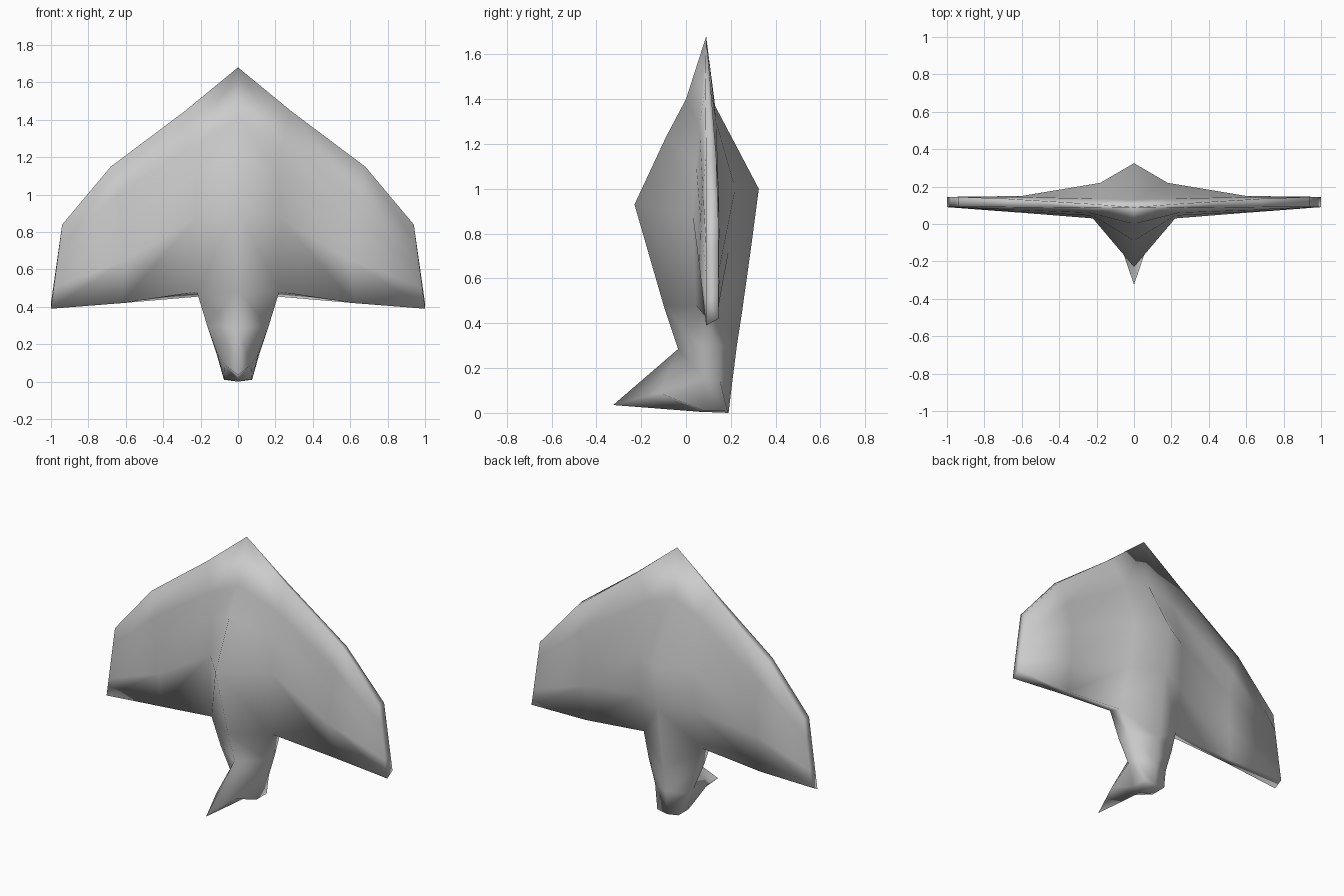
import bpy, bmesh
from mathutils import Vector as V

if "Cube" in bpy.data.objects:
    bpy.data.objects.remove(bpy.data.objects["Cube"])

# Spanwise sections of one half, leading edge to trailing edge: centre, body edge, mid wing
front = [
    [(0, .09, 1.68), (0, 0, 1.40), (0, -.09, 1.23), (0, -.23, .93), (0, -.10, .48)],
    [(.28, .085, 1.45), (.24, .06, 1.27), (.22, .045, 1.11), (.22, .03, .88), (.22, .045, .48)],
    [(.68, .09, 1.15), (.64, .075, 1.0), (.62, .065, .86), (.60, .06, .65), (.62, .095, .42)],
]
back = [
    [(0, .09, 1.68), (0, .13, 1.37), (0, .325, 1.0), (0, .288, .72), (0, .25, .45)],
    [(.27, .11, 1.455), (.18, .135, 1.30), (.18, .22, 1.0), (.19, .19, .72), (.21, .13, .455)],
    [(.68, .135, 1.14), (.63, .145, 1.0), (.60, .15, .85), (.60, .15, .65), (.62, .135, .42)],
]


def tip_section(y, z_end):
    a, b = V((.94, y, .84)), V((1.0, y, z_end))
    return [tuple(a.lerp(b, i / 4)) for i in range(5)]


front.append(tip_section(.09, .39))
back.append(tip_section(.145, .42))

# Lower body: side lines running down from the wing roots
side_front = [front[1][-1], (.165, .06, .30), (.11, .08, .15), (.075, .08, .01)]
side_back = [back[1][-1], (.16, .15, .30), (.115, .15, .15), (.075, .185, .01)]
spine = [back[0][-1], (0, .227, .30), (0, .208, .15), (0, .19, 0)]
throat, brow = (0, -.035, .285), (.07, -.12, .09)
beak_tip, chin = (0, -.325, .035), (0, .06, .005)

bm = bmesh.new()


def face(*pts):
    unique = list(dict.fromkeys(pts))
    if len(unique) > 2:
        bm.faces.new([bm.verts.new(p) for p in unique])


def strip(a, b):
    for i in range(len(a) - 1):
        face(a[i], a[i + 1], b[i + 1], b[i])


# Wing and body skins
for skin in (front, back):
    for a, b in zip(skin, skin[1:]):
        strip(a, b)
# Leading edge, wing tip and trailing edge
strip([s[0] for s in front], [s[0] for s in back])
strip(front[-1], back[-1])
strip([s[-1] for s in front[1:]], [s[-1] for s in back[1:]])
# Lower body sides and back
strip(side_front, side_back)
strip(side_back, spine)
# Throat, beak and underside
face(front[0][-1], throat, side_front[1], side_front[0])
face(throat, brow, side_front[2], side_front[1])
face(throat, beak_tip, brow)
face(beak_tip, chin, brow)
face(brow, chin, side_front[3], side_front[2])
face(chin, spine[3], side_back[3], side_front[3])

# Mirror the half and weld it
geom = bm.verts[:] + bm.edges[:] + bm.faces[:]
copy = bmesh.ops.duplicate(bm, geom=geom)["geom"]
for v in copy:
    if isinstance(v, bmesh.types.BMVert):
        v.co.x *= -1
bmesh.ops.remove_doubles(bm, verts=bm.verts[:], dist=.0005)
bmesh.ops.recalc_face_normals(bm, faces=bm.faces[:])
for f in bm.faces:
    f.smooth = True

mesh = bpy.data.meshes.new("winged_body")
bm.to_mesh(mesh)
bm.free()
bpy.context.collection.objects.link(bpy.data.objects.new("winged_body", mesh))
